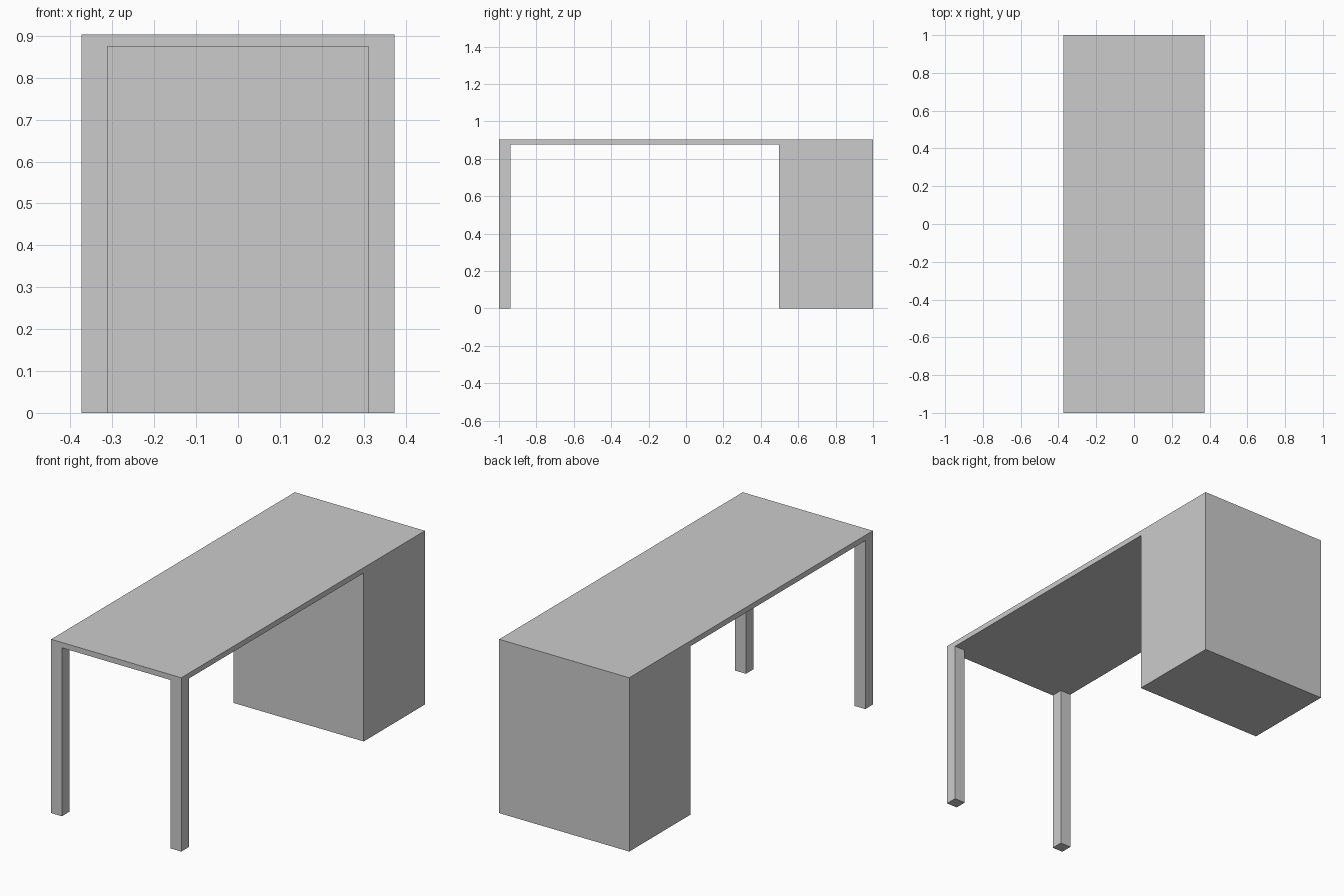
import bpy

if "Cube" in bpy.data.objects:
    bpy.data.objects.remove(bpy.data.objects["Cube"])

HALF_W, HALF_L = 0.374, 1.0      # half width (x) and half length (y)
UNDER, TOP = 0.875, 0.903        # underside and upper face of the table top
LEG = 0.062                      # leg thickness
CABINET_FRONT = 0.498


def box(name, lo, hi):
    """Axis-aligned box between two corners."""
    bpy.ops.mesh.primitive_cube_add(
        size=1, location=[(a + b) / 2 for a, b in zip(lo, hi)])
    obj = bpy.context.object
    obj.name = name
    obj.scale = [b - a for a, b in zip(lo, hi)]
    bpy.ops.object.transform_apply(location=False, rotation=False, scale=True)
    return obj


# Table top
box("table_top", (-HALF_W, -HALF_L, UNDER), (HALF_W, HALF_L, TOP))

# Cabinet supporting the back end
box("cabinet", (-HALF_W, CABINET_FRONT, 0), (HALF_W, HALF_L, UNDER))

# Two square legs at the front corners
for name, x in (("left_leg", -HALF_W), ("right_leg", HALF_W - LEG)):
    box(name, (x, -HALF_L, 0), (x + LEG, -HALF_L + LEG, UNDER))
